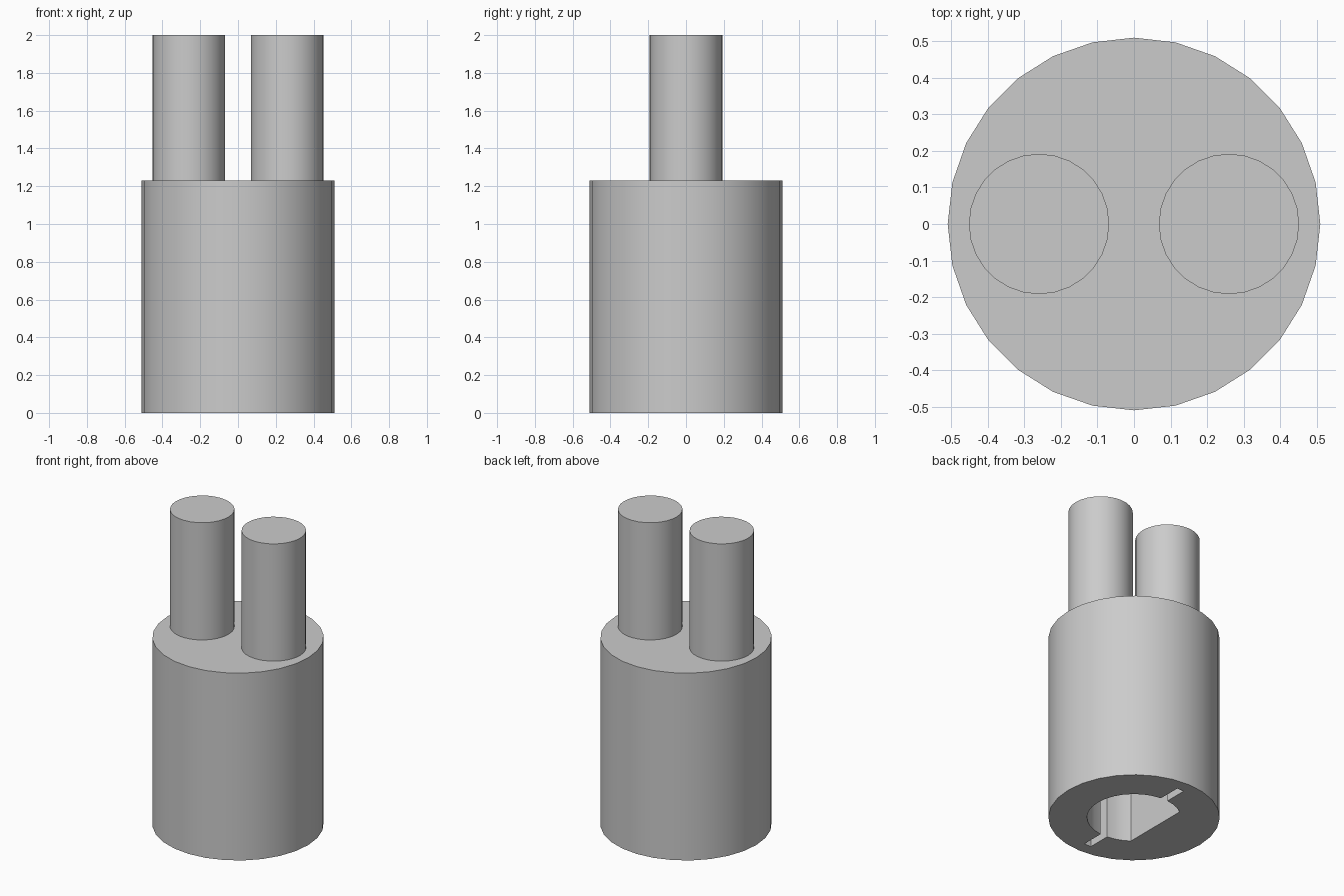
import bpy, bmesh
from math import sin, cos, asin, acos, pi, radians

cube = bpy.data.objects.get("Cube")
if cube:
    bpy.data.objects.remove(cube, do_unlink=True)

BODY_R, BODY_H, TOP = 0.51, 1.23, 2.0
PEG_R, PEG_X = 0.192, 0.26
BORE_R, FLAT_X, BORE_DEPTH = 0.28, -0.165, 0.8
SLOT_HALF, SLOT_END = 0.025, 0.43

grey = bpy.data.materials.new("plain grey")
grey.use_nodes = True
grey.diffuse_color = (0.6, 0.6, 0.6, 1)
grey.node_tree.nodes["Principled BSDF"].inputs["Base Color"].default_value = (0.6, 0.6, 0.6, 1)


def cylinder(name, radius, z0, z1, x=0):
    bpy.ops.mesh.primitive_cylinder_add(vertices=28, radius=radius, depth=z1 - z0,
                                        location=(x, 0, (z0 + z1) / 2))
    ob = bpy.context.object
    ob.name = name
    ob.data.materials.append(grey)
    return ob


def smooth(ob):
    bpy.ops.object.select_all(action='DESELECT')
    ob.select_set(True)
    bpy.context.view_layer.objects.active = ob
    bpy.ops.object.shade_smooth_by_angle(angle=radians(30))


def arc(start, end, steps):
    angles = [start + (end - start) * i / steps for i in range(steps + 1)]
    return [(BORE_R * cos(a), BORE_R * sin(a)) for a in angles]


# D-shaped bore outline with a narrow slot at each side
slot_a = asin(SLOT_HALF / BORE_R)
flat_a = acos(FLAT_X / BORE_R)
outline = arc(slot_a - pi / 2, pi / 2 - slot_a, 14)
outline += [(SLOT_HALF, SLOT_END), (-SLOT_HALF, SLOT_END)]
outline += arc(pi / 2 + slot_a, flat_a, 3)
outline += arc(-flat_a, -pi / 2 - slot_a, 3)
outline += [(-SLOT_HALF, -SLOT_END), (SLOT_HALF, -SLOT_END)]

bm = bmesh.new()
face = bm.faces.new([bm.verts.new((x, y, -0.1)) for x, y in outline])
ext = bmesh.ops.extrude_face_region(bm, geom=[face])
bmesh.ops.translate(bm, vec=(0, 0, BORE_DEPTH + 0.1),
                    verts=[g for g in ext["geom"] if isinstance(g, bmesh.types.BMVert)])
bmesh.ops.recalc_face_normals(bm, faces=bm.faces)
mesh = bpy.data.meshes.new("bore_cutter")
bm.to_mesh(mesh)
bm.free()
mesh.materials.append(grey)
cutter = bpy.data.objects.new("bore_cutter", mesh)
cutter.hide_render = True
bpy.context.collection.objects.link(cutter)

# Main body with the bore cut from below
body = cylinder("body", BODY_R, 0, BODY_H)
cut = body.modifiers.new("bore", 'BOOLEAN')
cut.operation = 'DIFFERENCE'
cut.solver = 'EXACT'
cut.object = cutter
bpy.ops.object.modifier_apply(modifier=cut.name)
bpy.data.objects.remove(cutter, do_unlink=True)
smooth(body)

# Two upright pegs
for name, side in (("left_peg", 1), ("right_peg", -1)):
    smooth(cylinder(name, PEG_R, BODY_H, TOP, side * PEG_X))
